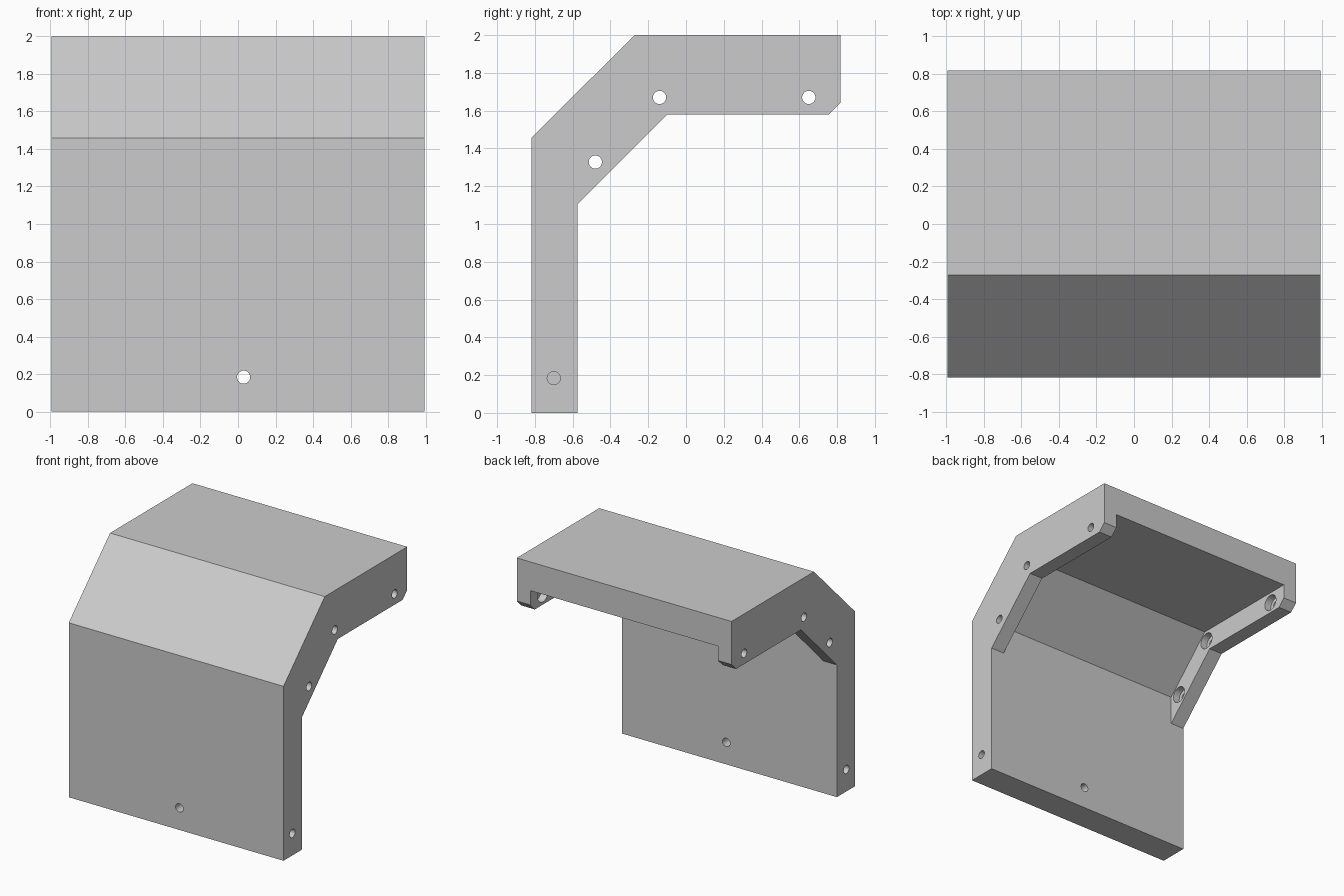
import bpy, bmesh, math
from mathutils import Matrix

if "Cube" in bpy.data.objects:
    bpy.data.objects.remove(bpy.data.objects["Cube"])

HALF_W = 0.993      # half width of the bracket
CHANNEL = 0.868     # half width between the side cheeks


def extrude_profile(name, pts, half):
    """Extrude a (y, z) outline symmetrically along x."""
    bm = bmesh.new()
    face = bm.faces.new([bm.verts.new((-half, y, z)) for y, z in pts])
    ext = bmesh.ops.extrude_face_region(bm, geom=[face])
    verts = [g for g in ext["geom"] if isinstance(g, bmesh.types.BMVert)]
    bmesh.ops.translate(bm, vec=(2 * half, 0, 0), verts=verts)
    bmesh.ops.recalc_face_normals(bm, faces=bm.faces)
    return to_object(name, bm)


def drill(name, centre, radius, length, axis):
    """Cylinder cutter along the x or y axis."""
    bm = bmesh.new()
    turn = Matrix.Rotation(math.pi / 2, 4, 'Y' if axis == 'x' else 'X')
    bmesh.ops.create_cone(bm, cap_ends=True, segments=32, radius1=radius,
                          radius2=radius, depth=length,
                          matrix=Matrix.Translation(centre) @ turn)
    return to_object(name, bm)


def to_object(name, bm):
    mesh = bpy.data.meshes.new(name)
    bm.to_mesh(mesh)
    bm.free()
    obj = bpy.data.objects.new(name, mesh)
    bpy.context.collection.objects.link(obj)
    return obj


def cut(target, cutter):
    cutter.hide_render = True
    mod = target.modifiers.new("cut", 'BOOLEAN')
    mod.operation, mod.solver, mod.object = 'DIFFERENCE', 'EXACT', cutter
    bpy.context.view_layer.objects.active = target
    bpy.ops.object.modifier_apply(modifier=mod.name)
    bpy.data.objects.remove(cutter)


# Bent cover with the full cheek outline
cover = extrude_profile("bracket_cover", [
    (-0.817, 0), (-0.817, 1.458), (-0.272, 2), (0.817, 2), (0.817, 1.64),
    (0.757, 1.58), (-0.10, 1.58), (-0.575, 1.105), (-0.575, 0)], HALF_W)

# Channel between the two cheeks
cut(cover, extrude_profile("channel_cutter", [
    (-0.575, 1.105), (-0.575, 1.345), (-0.16, 1.76), (1.0, 1.76),
    (1.0, 1.4), (-0.2, 1.4), (-0.5, 1.0)], CHANNEL))

# Cheek screw holes with wider recesses on the inside
for y, z in ((-0.14, 1.67), (0.65, 1.67), (-0.48, 1.328)):
    cut(cover, drill("recess_cutter", (0, y, z), 0.068, 2 * (CHANNEL + 0.06), 'x'))
    cut(cover, drill("hole_cutter", (0, y, z), 0.035, 2.4, 'x'))

# Blind holes low in both side edges
for side in (-1, 1):
    cut(cover, drill("blind_cutter", (side * HALF_W, -0.70, 0.184), 0.035, 0.6, 'x'))

# Through hole low in the front wall
cut(cover, drill("front_cutter", (0.03, -0.70, 0.184), 0.035, 0.6, 'y'))

# Smooth hole walls, crisp flat faces
bpy.ops.object.select_all(action='DESELECT')
cover.select_set(True)
bpy.context.view_layer.objects.active = cover
bpy.ops.object.shade_smooth_by_angle(angle=math.radians(30))
